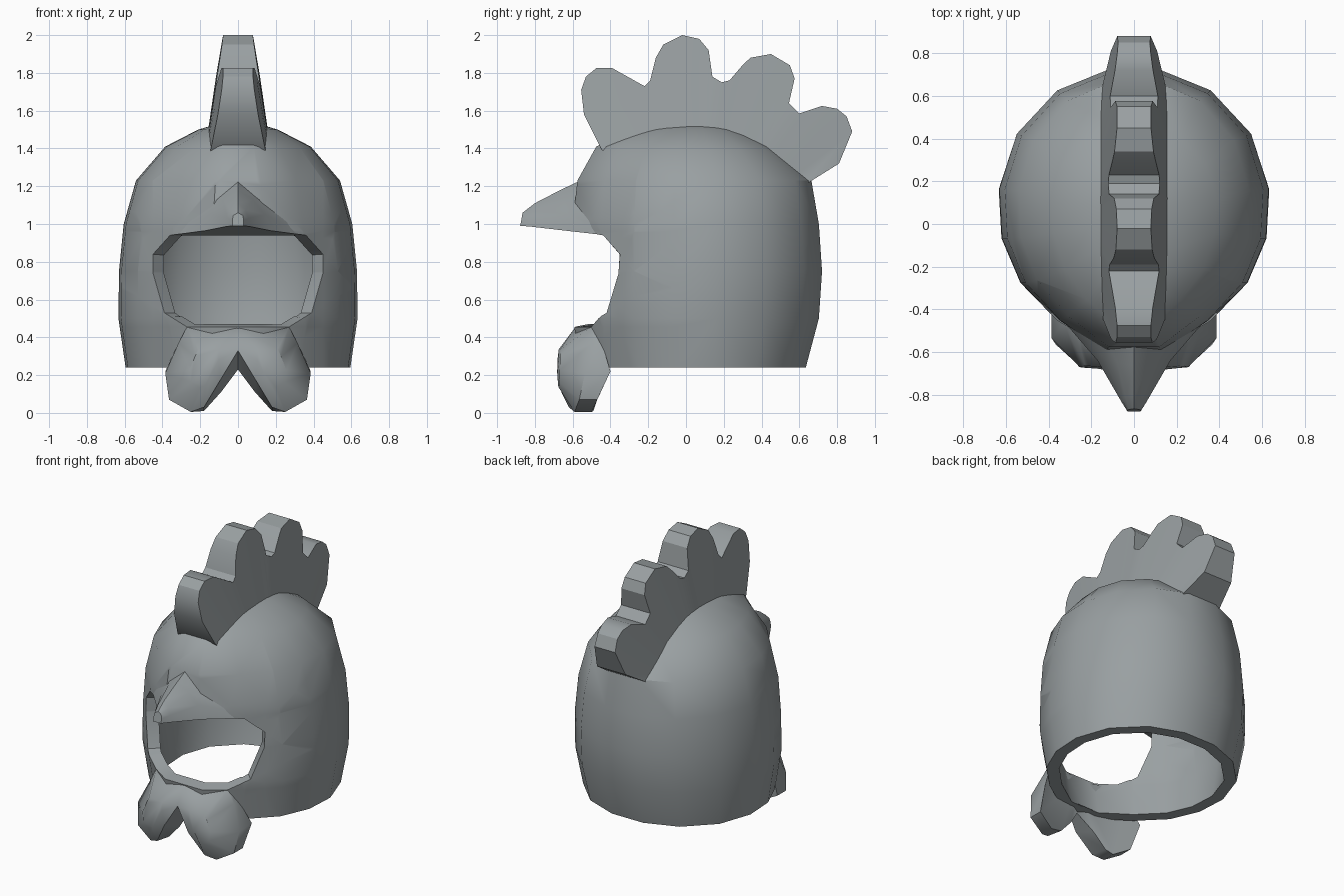
import bpy, bmesh, math
from mathutils import Vector

if "Cube" in bpy.data.objects:
    bpy.data.objects.remove(bpy.data.objects["Cube"])

grey = bpy.data.materials.new("slate grey")
grey.diffuse_color = (0.32, 0.35, 0.36, 1)
grey.use_nodes = True
grey.node_tree.nodes["Principled BSDF"].inputs["Base Color"].default_value = grey.diffuse_color


def finish(name, bm, angle=35, thickness=0):
    bmesh.ops.recalc_face_normals(bm, faces=bm.faces)
    me = bpy.data.meshes.new(name)
    bm.to_mesh(me)
    bm.free()
    me.materials.append(grey)
    ob = bpy.data.objects.new(name, me)
    bpy.context.collection.objects.link(ob)
    bpy.ops.object.select_all(action='DESELECT')
    ob.select_set(True)
    bpy.context.view_layer.objects.active = ob
    if thickness:
        mod = ob.modifiers.new("thickness", 'SOLIDIFY')
        mod.thickness = thickness
        mod.offset = -1
        bpy.ops.object.modifier_apply(modifier=mod.name)
        for v in ob.data.vertices:      # level the neck rim
            if v.co.z < .32:
                v.co.z = .24
    bpy.ops.object.shade_smooth_by_angle(angle=math.radians(angle))
    return ob


def bridge(bm, a, b, skip=()):
    for i in range(len(a)):
        j = (i + 1) % len(a)
        if i not in skip:
            bm.faces.new((a[i], a[j], b[j], b[i]))


# Head shell: rings of (height, half width, front y, back y)
half = [(.2, .99), (.57, .85), (.87, .55), (1, .17),
        (.98, -.18), (.84, -.50), (.57, -.77), (.22, -1)]
section = half + [(-x, y) for x, y in reversed(half)]
levels = [(.24, .595, -.55, .64), (.5, .633, -.60, .71), (.75, .63, -.60, .727),
          (1.0, .605, -.60, .71), (1.23, .54, -.575, .67), (1.41, .385, -.475, .46),
          (1.50, .21, -.29, .29), (1.535, .09, -.10, .14)]
bm = bmesh.new()
rings = []
for z, w, front, back in levels:
    rings.append([bm.verts.new((x * w, .05 + y * ((back - .05) if y > 0 else (.05 - front)), z))
                  for x, y in section])
for a, b in zip(rings, rings[1:]):
    bridge(bm, a, b)
bm.faces.new(rings[-1])
bmesh.ops.recalc_face_normals(bm, faces=bm.faces)

# Face opening cut through the front of the shell
right = [(.27, .455), (.39, .53), (.45, .74), (.45, .84), (.36, .94), (.2, .962)]
hole = right + [(-x, z) for x, z in reversed(right)]
planes = []
for (x0, z0), (x1, z1) in zip(hole, hole[1:] + hole[:1]):
    planes.append((Vector((x0, 0, z0)), Vector((z1 - z0, 0, x0 - x1)).normalized()))
for co, no in planes:
    faces = [f for f in bm.faces if f.calc_center_median().y < -.15
             and .2 < f.calc_center_median().z < 1.25]
    geom = set(faces) | {e for f in faces for e in f.edges} | {v for f in faces for v in f.verts}
    bmesh.ops.bisect_plane(bm, geom=list(geom), dist=1e-5, plane_co=co, plane_no=no)
gone = []
for f in bm.faces:
    c = f.calc_center_median()
    if c.y < 0 and all((c - co).dot(no) < 0 for co, no in planes):
        gone.append(f)
bmesh.ops.delete(bm, geom=gone, context='FACES')
finish("head_shell", bm, 35, .08)

# Comb: scalloped outline, thinner away from the head
outline = [(-.45, 1.40), (-.54, 1.58), (-.555, 1.71), (-.53, 1.78), (-.475, 1.825),
           (-.39, 1.825), (-.22, 1.73), (-.19, 1.76), (-.16, 1.88), (-.12, 1.95),
           (-.02, 2.0), (.07, 1.98), (.12, 1.92), (.14, 1.78), (.19, 1.75), (.23, 1.76),
           (.29, 1.83), (.34, 1.88), (.45, 1.90), (.55, 1.84), (.575, 1.77), (.545, 1.64),
           (.60, 1.585), (.72, 1.625), (.80, 1.61), (.85, 1.57), (.88, 1.49),
           (.81, 1.32), (.65, 1.22)]
bm = bmesh.new()
centre = Vector((.05, .85))
loops = [[], [], [], []]
for p in outline:
    d = Vector(p) - centre
    base = centre + d.normalized() * .65
    w = .158 - .175 * (d.length - .7) - .01 * (d.x / .6) ** 2
    for k, (q, x) in enumerate([(base, -.158), (p, -w), (p, w), (base, .158)]):
        loops[k].append(bm.verts.new((x, q[0], q[1])))
for k in range(4):
    a, b = loops[k], loops[(k + 1) % 4]
    for i in range(len(a) - 1):
        bm.faces.new((a[i], a[i + 1], b[i + 1], b[i]))
for i in (0, -1):
    bm.faces.new([l[i] for l in loops])
finish("comb", bm, 30)

# Beak: arched sections flaring out of the brow to a blunt tip
sections = [
    [(.36, -.42, .94), (.28, -.49, 1.0), (.13, -.55, 1.13), (0, -.57, 1.225)],
    [(.17, -.64, .965), (.14, -.63, 1.05), (.08, -.645, 1.13), (0, -.665, 1.18)],
    [(.06, -.83, .987), (.055, -.82, 1.03), (.04, -.81, 1.075), (0, -.80, 1.11)],
    [(.03, -.878, .99), (.03, -.872, 1.02), (.025, -.868, 1.045), (0, -.865, 1.06)]]
bm = bmesh.new()
rings = []
for s in sections:
    pts = s + [(-x, y, z) for x, y, z in reversed(s[:-1])]
    rings.append([bm.verts.new(p) for p in pts])
for a, b in zip(rings, rings[1:]):
    bridge(bm, a, b)
bm.faces.new(rings[-1])
bm.faces.new(rings[0])
finish("beak", bm, 40)

# Wattles: two lobes joined under the opening, as (x, front y, z, back y, back z)
lobe = [(0, -.655, .33, -.55, .23), (0, -.585, .455, -.535, .455), (.27, -.50, .455, -.45, .455),
        (.315, -.495, .37, -.445, .37), (.385, -.535, .21, -.40, .22), (.365, -.565, .07, -.47, .07),
        (.25, -.59, .005, -.50, .005), (.18, -.62, .03, -.49, .01), (.09, -.67, .18, -.50, .11)]
bm = bmesh.new()
for side in (1, -1):
    front = [bm.verts.new((side * x, y, z)) for x, y, z, _, _ in lobe]
    mid = [bm.verts.new((side * (.17 + (x - .17) * .4), -.673 + (y + .58) * .1, .24 + (z - .24) * .45))
           for x, y, z, _, _ in lobe]
    back = [bm.verts.new((side * x, y, z)) for x, _, _, y, z in lobe]
    bridge(bm, back, front, skip=(0,))
    bridge(bm, front, mid)
    bm.faces.new(mid)
    bm.faces.new(back)
bmesh.ops.remove_doubles(bm, verts=bm.verts, dist=.0005)
finish("wattles", bm, 45)
